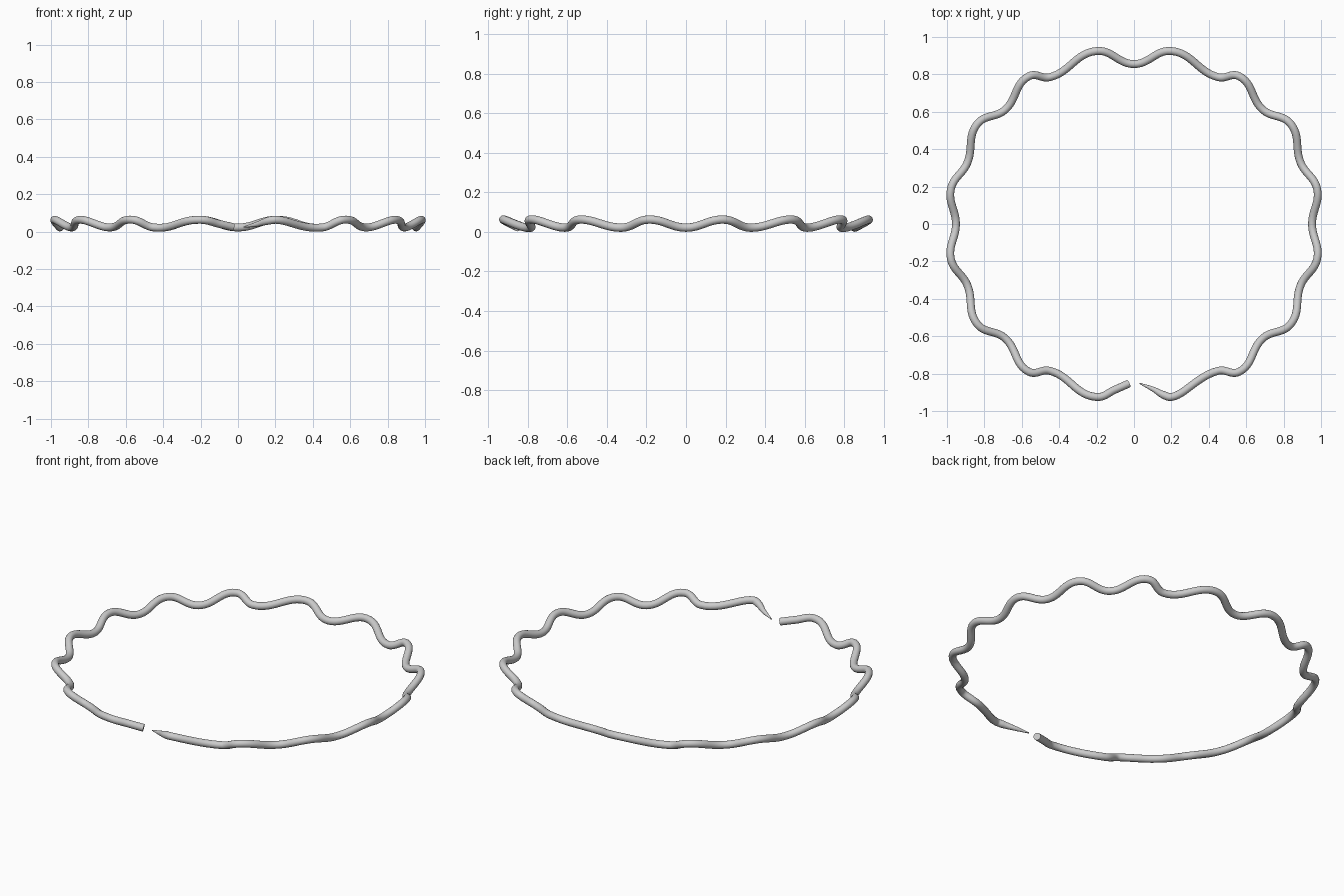
import bpy

if "Cube" in bpy.data.objects:
    bpy.data.objects.remove(bpy.data.objects["Cube"])

# One quarter of the wavy ring: alternating crests (high, outward) and troughs (low, inward)
LOW, HIGH, R = 0.022, 0.063, 0.021
quarter = [(0.952, 0.0), (0.979, 0.187), (0.892, 0.325), (0.838, 0.535),
           (0.69, 0.61), (0.562, 0.79), (0.45, 0.785), (0.2, 0.925), (0.0, 0.855)]
q = [(x, y, HIGH if i % 2 else LOW) for i, (x, y) in enumerate(quarter)]

# Mirror the quarter into a loop that starts and stops at the front gap
right = [(x, -y, z) for x, y, z in reversed(q[1:-1])] + q
left = [(-x, y, z) for x, y, z in reversed(right[:-1])]
loop = [(p, 1.0) for p in right + left]
tip = [((0.03, -0.852, 0.024), 0.15), ((0.10, -0.882, 0.039), 0.62), ((0.165, -0.917, 0.058), 1.0)]
end = [((-0.1, -0.885, 0.041), 1.0), ((-0.028, -0.853, 0.024), 1.0)]
points = tip + loop + end

# Round wire swept along the loop, tapering at one end
curve = bpy.data.curves.new("wavy_ring", 'CURVE')
curve.dimensions = '3D'
curve.bevel_depth = R
curve.bevel_resolution = 6
curve.resolution_u = 12
curve.use_fill_caps = True
spline = curve.splines.new('BEZIER')
spline.bezier_points.add(len(points) - 1)
for bp, (co, rad) in zip(spline.bezier_points, points):
    bp.co = co
    bp.radius = rad
    bp.handle_left_type = bp.handle_right_type = 'AUTO'
ring = bpy.data.objects.new("wavy_ring", curve)
bpy.context.collection.objects.link(ring)

# Smooth mesh with crisp end caps
bpy.context.view_layer.objects.active = ring
ring.select_set(True)
bpy.ops.object.convert(target='MESH')
bpy.ops.object.shade_smooth_by_angle()
